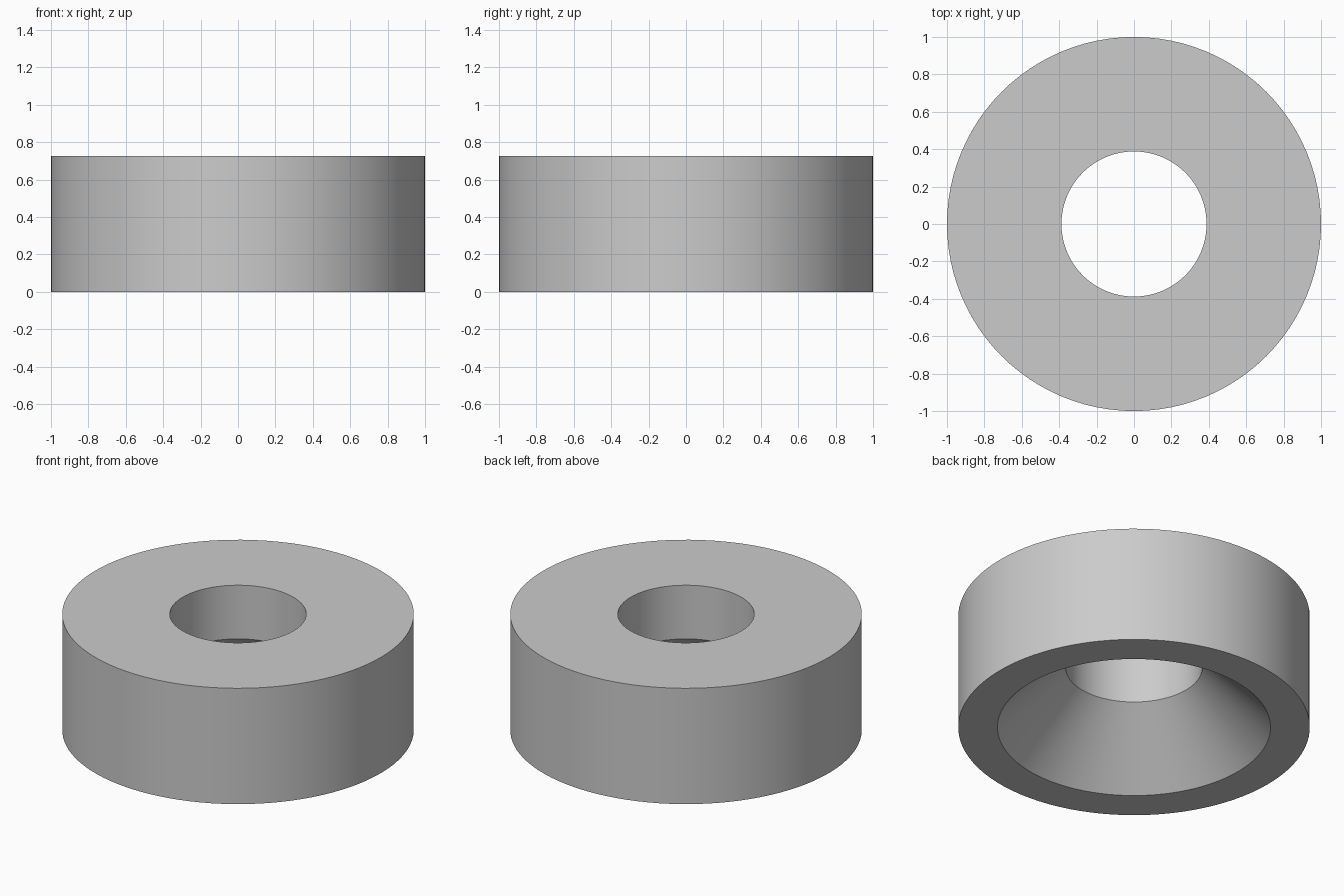
import bpy
import bmesh
from math import tau
from mathutils import Vector

cube = bpy.data.objects.get("Cube")
if cube:
    bpy.data.objects.remove(cube, do_unlink=True)

# Plain grey for the whole part
grey = bpy.data.materials.new("light grey")
grey.use_nodes = True
colour = (0.6, 0.6, 0.6, 1)
grey.diffuse_color = colour
grey.node_tree.nodes["Principled BSDF"].inputs["Base Color"].default_value = colour

# Closed cross-section (radius, height): outer wall, bore, countersink below
HEIGHT, BORE, SINK, SINK_DEPTH = 0.727, 0.388, 0.777, 0.39
profile = [(1, 0), (1, HEIGHT), (BORE, HEIGHT), (BORE, SINK_DEPTH), (SINK, 0)]

# Spin the cross-section into a ring
bm = bmesh.new()
verts = [bm.verts.new((r, 0, z)) for r, z in profile]
edges = [bm.edges.new((a, b)) for a, b in zip(verts, verts[1:] + verts[:1])]
bmesh.ops.spin(bm, geom=verts + edges, cent=Vector(), axis=(0, 0, 1),
               angle=tau, steps=96, use_merge=True)
bmesh.ops.remove_doubles(bm, verts=bm.verts[:], dist=0.0001)
bmesh.ops.recalc_face_normals(bm, faces=bm.faces[:])

mesh = bpy.data.meshes.new("countersunk_ring")
bm.to_mesh(mesh)
bm.free()
mesh.materials.append(grey)
ring = bpy.data.objects.new("countersunk_ring", mesh)
bpy.context.collection.objects.link(ring)

# Smooth walls with crisp rims
bpy.ops.object.select_all(action="DESELECT")
ring.select_set(True)
bpy.context.view_layer.objects.active = ring
bpy.ops.object.shade_smooth_by_angle(angle=0.5)
